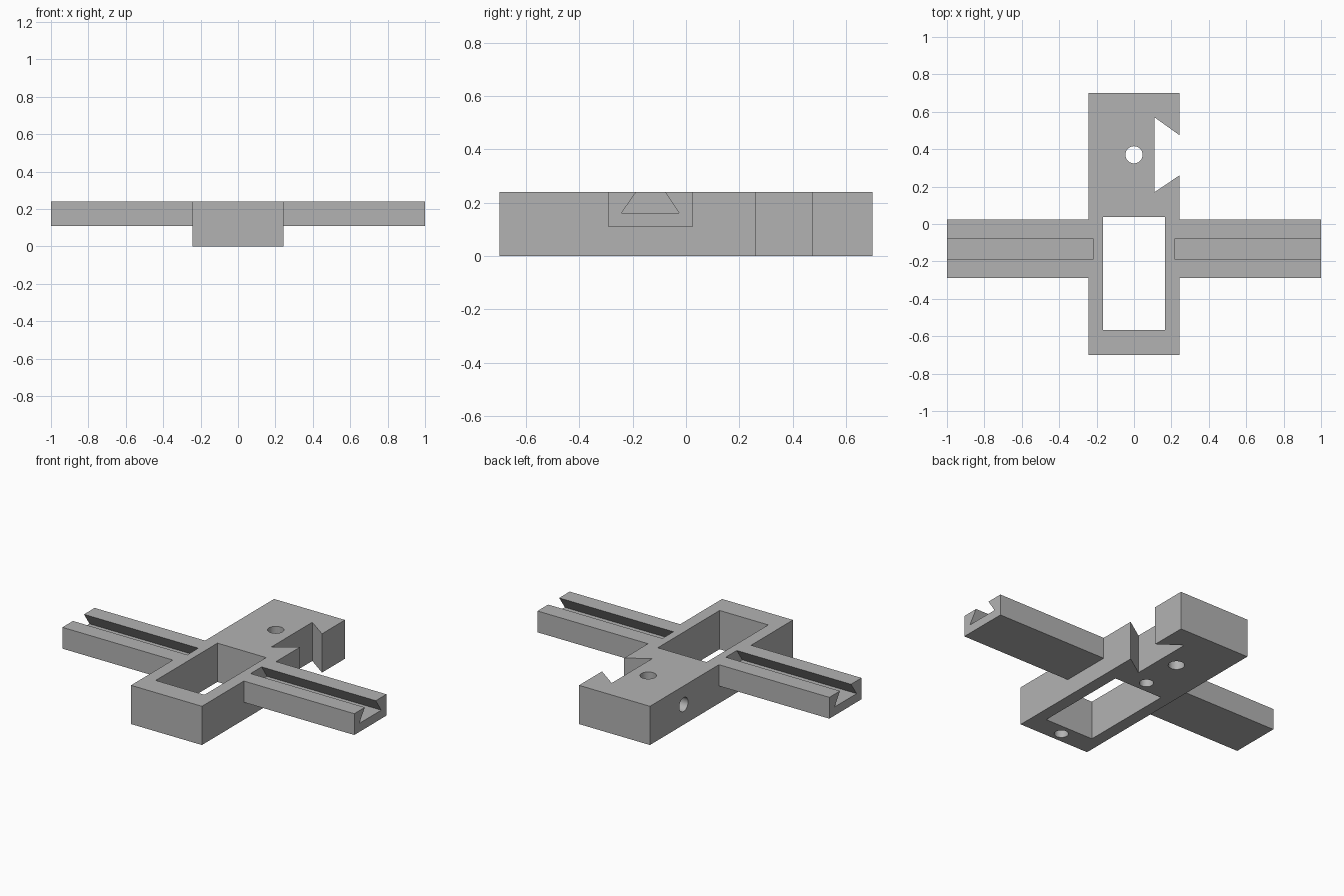
import bpy
import bmesh
from mathutils import Matrix, Vector

default = bpy.data.objects.get("Cube")
if default:
    bpy.data.objects.remove(default, do_unlink=True)

TOP = 0.24
OVER = 0.05  # cutters reach past the surface by this much

grey = bpy.data.materials.new("matte grey")
grey.use_nodes = True
grey.diffuse_color = (0.45, 0.45, 0.45, 1)
grey.node_tree.nodes["Principled BSDF"].inputs["Base Color"].default_value = grey.diffuse_color


def link(name, bm):
    bmesh.ops.recalc_face_normals(bm, faces=bm.faces)
    mesh = bpy.data.meshes.new(name)
    bm.to_mesh(mesh)
    bm.free()
    mesh.materials.append(grey)
    obj = bpy.data.objects.new(name, mesh)
    bpy.context.collection.objects.link(obj)
    return obj


def prism(name, points, direction):
    """Extrude a closed outline of 3D points along a direction."""
    bm = bmesh.new()
    face = bm.faces.new([bm.verts.new(p) for p in points])
    new = bmesh.ops.extrude_face_region(bm, geom=[face])["geom"]
    verts = [v for v in new if isinstance(v, bmesh.types.BMVert)]
    bmesh.ops.translate(bm, verts=verts, vec=direction)
    return link(name, bm)


def box(name, x0, x1, y0, y1, z0, z1):
    outline = [(x0, y0, z0), (x1, y0, z0), (x1, y1, z0), (x0, y1, z0)]
    return prism(name, outline, (0, 0, z1 - z0))


def drill(name, start, end, radius):
    a, b = Vector(start), Vector(end)
    turn = (b - a).to_track_quat("Z", "Y").to_matrix().to_4x4()
    bm = bmesh.new()
    bmesh.ops.create_cone(bm, cap_ends=True, segments=40, radius1=radius,
                          radius2=radius, depth=(b - a).length,
                          matrix=Matrix.Translation((a + b) / 2) @ turn)
    return link(name, bm)


def combine(target, other, operation):
    mod = target.modifiers.new(other.name, "BOOLEAN")
    mod.operation = operation
    mod.solver = "EXACT"
    mod.object = other
    bpy.context.view_layer.objects.active = target
    bpy.ops.object.modifier_apply(modifier=mod.name)
    bpy.data.objects.remove(other, do_unlink=True)


# Central block with one crossbar flush with its top
body = box("slotted_cross_bracket", -0.243, 0.243, -0.7, 0.7, 0, TOP)
combine(body, box("crossbar", -1, 1, -0.29, 0.025, 0.108, TOP), "UNION")

cutters = [box("window", -0.167, 0.167, -0.567, 0.037, -OVER, TOP + OVER)]

# Dovetail grooves along both arms, open at the outer ends
for side in (-1, 1):
    x = side * 0.217
    groove = [(x, -0.242, 0.161), (x, -0.026, 0.161), (x, -0.079, TOP),
              (x, -0.079, TOP + OVER), (x, -0.187, TOP + OVER), (x, -0.187, TOP)]
    cutters.append(prism("arm_groove", groove, (side, 0, 0)))

# Upright dovetail notch in the left side of the block
z = -OVER
notch = [(0.11, 0.17, z), (0.243, 0.26, z), (0.3, 0.26, z),
         (0.3, 0.475, z), (0.243, 0.475, z), (0.11, 0.57, z)]
cutters.append(prism("side_notch", notch, (0, 0, TOP + 2 * OVER)))

# Through hole, cross hole and two blind holes underneath
cutters.append(drill("through_hole", (0, 0.37, -OVER), (0, 0.37, TOP + OVER), 0.046))
cutters.append(drill("cross_hole", (-0.3, 0.37, 0.125), (0, 0.37, 0.125), 0.043))
for y in (0.108, -0.635):
    cutters.append(drill("blind_hole", (0, y, -OVER), (0, y, 0.16), 0.04))

for cutter in cutters:
    combine(body, cutter, "DIFFERENCE")

# Smooth the hole walls and keep the block edges crisp
bpy.ops.object.select_all(action="DESELECT")
body.select_set(True)
bpy.context.view_layer.objects.active = body
bpy.ops.object.shade_smooth_by_angle(angle=0.5)
